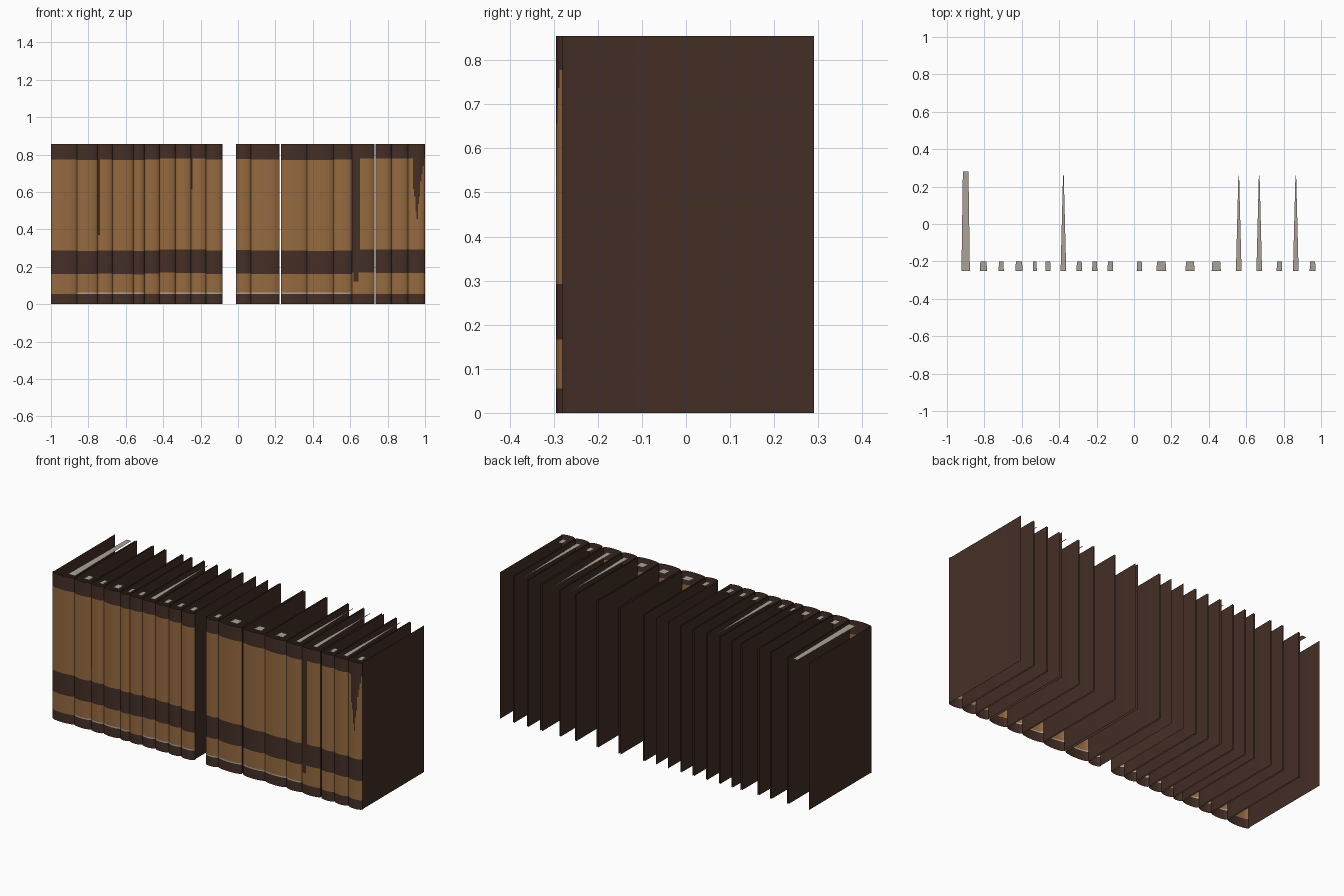
import bpy, bmesh, math, random

random.seed(4)
cube = bpy.data.objects.get("Cube")
if cube:
    bpy.data.objects.remove(cube, do_unlink=True)


def material(name, rgb):
    m = bpy.data.materials.new(name)
    m.use_nodes = True
    m.diffuse_color = (*rgb, 1)
    m.node_tree.nodes["Principled BSDF"].inputs["Base Color"].default_value = (*rgb, 1)
    return m


DARK, TAN, PALE = range(3)
MATS = [material("dark_leather", (0.058, 0.028, 0.019)),
        material("tan_leather", (0.30, 0.142, 0.050)),
        material("pale_paper", (0.40, 0.36, 0.31))]

HEIGHT, BACK, HINGE, FRONT = 0.855, 0.29, -0.28, -0.295
COLUMNS = 14
# Heights of the spine rows: bands, pale trim line, then even rows for the worn drips
LEVELS = [0, 0.055, 0.063, 0.12, 0.165, 0.29]
LEVELS += [0.29 + 0.0405 * i for i in range(1, 13)] + [HEIGHT]


def spine_colour(x, z):
    """Colour of a spine face from its centre."""
    if z < 0.055 or 0.165 < z < 0.29 or z > 0.776:
        return DARK
    if z < 0.063 and -0.86 < x < 0.6 and not -0.5 < x < -0.42:
        return PALE
    if 0.612 < x < 0.65 and z > (0.12 if 0.62 < x < 0.64 else 0.29):
        return DARK
    if 0.938 < x < 0.992 and z > 0.45 + 9 * abs(x - 0.957):
        return DARK
    if -0.751 < x < -0.741 and z > 0.37 or -0.252 < x < -0.243 and z > 0.62:
        return DARK
    return TAN


def finish(bm, name):
    mesh = bpy.data.meshes.new(name)
    bm.to_mesh(mesh)
    bm.free()
    for m in MATS:
        mesh.materials.append(m)
    ob = bpy.data.objects.new(name, mesh)
    bpy.context.collection.objects.link(ob)
    return ob


def book(x0, x1, name):
    """Open case: two thin covers joined by a slightly rounded spine."""
    bm = bmesh.new()
    inset = 0.004
    profile = [(x0 + inset, BACK), (x0 + inset, HINGE + 0.015)]
    for i in range(COLUMNS + 1):
        t = i / COLUMNS
        bulge = math.sin(math.pi * t) ** 0.5 if 0 < t < 1 else 0
        profile.append((x0 + (x1 - x0) * t, HINGE + (FRONT - HINGE) * bulge))
    profile += [(x1 - inset, HINGE + 0.015), (x1 - inset, BACK)]
    jitter = random.uniform(-0.006, 0.004)
    rows = []
    for i, z in enumerate(LEVELS):
        dz = jitter if 3 < i < len(LEVELS) - 1 else 0
        rows.append([bm.verts.new((x, y, z + dz)) for x, y in profile])
    for j in range(len(LEVELS) - 1):
        z = (LEVELS[j] + LEVELS[j + 1]) / 2
        for i in range(len(profile) - 1):
            f = bm.faces.new((rows[j][i], rows[j][i + 1], rows[j + 1][i + 1], rows[j + 1][i]))
            on_spine = 2 <= i < 2 + COLUMNS
            x = (profile[i][0] + profile[i + 1][0]) / 2
            f.material_index = spine_colour(x, z) if on_spine else DARK
    ob = finish(bm, name)
    bpy.context.view_layer.objects.active = ob
    ob.select_set(True)
    bpy.ops.object.shade_smooth_by_angle(angle=math.radians(35))
    ob.select_set(False)


def paper_sliver(x, width, y_end, end_width, name):
    """Narrow strip of paper showing at the top of a book."""
    bm = bmesh.new()
    z = HEIGHT - 0.006
    corners = [(x - width / 2, -0.25), (x + width / 2, -0.25),
               (x + end_width / 2, y_end), (x - end_width / 2, y_end)]
    f = bm.faces.new([bm.verts.new((a, b, z)) for a, b in corners])
    f.material_index = PALE
    finish(bm, name)


# Edges of neighbouring books; a new run starts after every gap
RUNS = [
    [-1, -0.86, -0.75, -0.67, -0.56, -0.5, -0.42, -0.335, -0.25, -0.17, -0.083],
    [-0.012, 0.07, 0.222],
    [0.229, 0.37, 0.51, 0.61, 0.729],
    [0.735, 0.82, 0.91, 1],
]
LONG_PAPER = {0, 6, 14, 15, 17}
n = 0
for run in RUNS:
    for a, b in zip(run, run[1:]):
        book(a, b, f"book_{n + 1}")
        mid, w = (a + b) / 2, b - a
        if n == 0:
            paper_sliver(a + 0.1, 0.045, 0.28, 0.03, "paper_strip_1")
        elif n in LONG_PAPER:
            paper_sliver(mid, 0.03, 0.26, 0.004, f"paper_strip_{n + 1}")
        else:
            paper_sliver(mid, w * 0.35, -0.2, w * 0.3, f"paper_scrap_{n + 1}")
        n += 1
